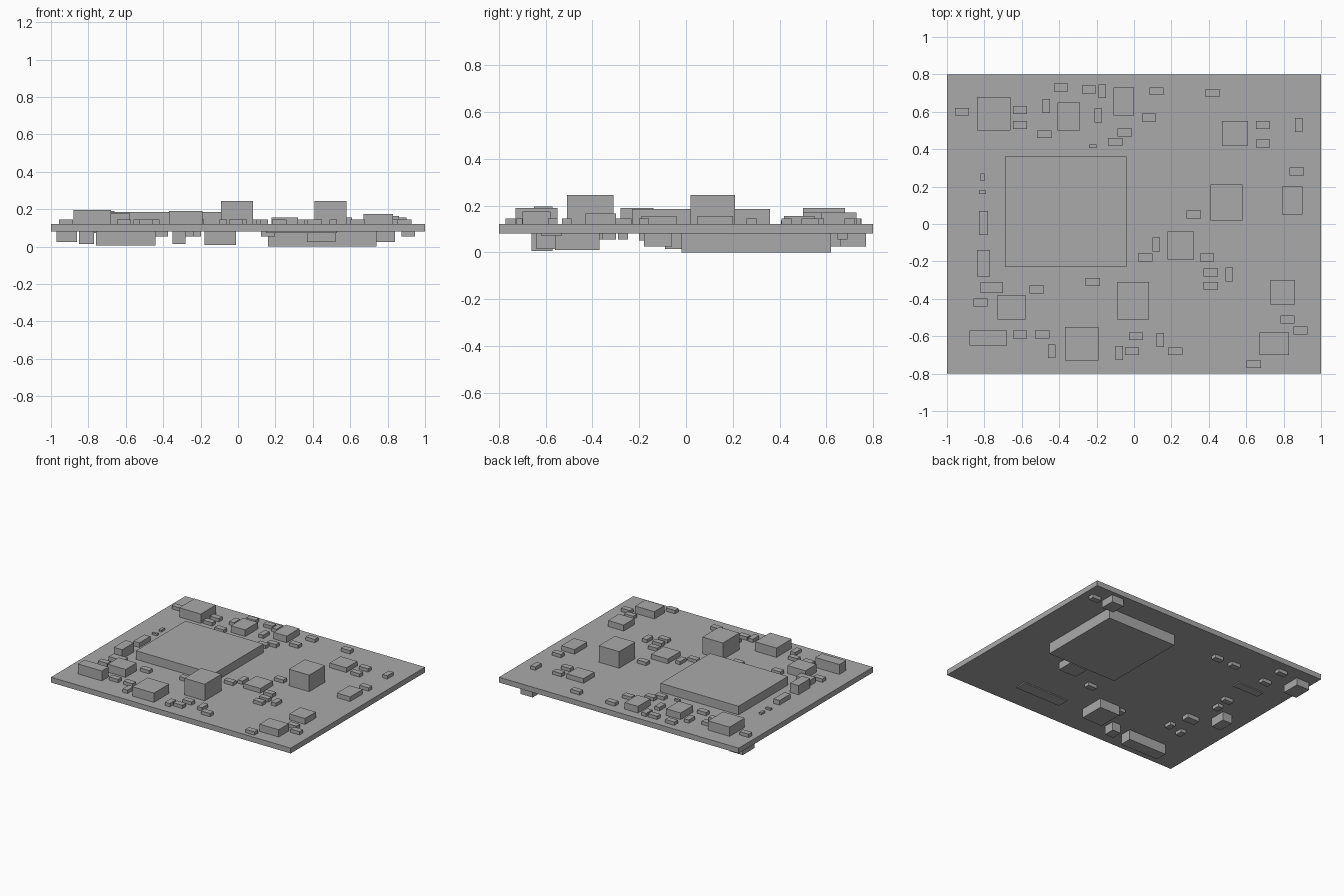
import bpy
import bmesh
from mathutils import Matrix, Vector

default_cube = bpy.data.objects.get("Cube")
if default_cube:
    bpy.data.objects.remove(default_cube, do_unlink=True)

BOARD_BOTTOM, BOARD_TOP = .08, .12

# One plain grey for the whole assembly
grey = bpy.data.materials.new("plain grey")
grey.use_nodes = True
grey_value = (.4, .4, .4, 1)
grey.diffuse_color = grey_value
grey.node_tree.nodes["Principled BSDF"].inputs["Base Color"].default_value = grey_value


def add_box(name, x_range, y_range, z_range):
    """Add a flat-shaded box that fills the given ranges."""
    ranges = (x_range, y_range, z_range)
    centre = Vector([sum(r) / 2 for r in ranges])
    size = Vector([max(r) - min(r) for r in ranges])
    bm = bmesh.new()
    bmesh.ops.create_cube(bm, size=1)
    bmesh.ops.transform(bm, matrix=Matrix.Diagonal(size.to_4d()), verts=bm.verts)
    mesh = bpy.data.meshes.new(name)
    bm.to_mesh(mesh)
    bm.free()
    mesh.materials.append(grey)
    box = bpy.data.objects.new(name, mesh)
    box.location = centre
    bpy.context.collection.objects.link(box)
    return box


def add_top_part(name, left, right, front, back, top):
    """Stand a component on the upper side of the board."""
    add_box(name, (left, right), (front, back), (BOARD_TOP, top))


def add_underside_part(name, left, right, front, back, bottom):
    """Hang a component from the lower side of the board."""
    add_box(name, (left, right), (front, back), (bottom, BOARD_BOTTOM))


def add_small_parts(name, centres, width, depth, base, end):
    """Repeat one small component at every listed centre."""
    for x, y in centres:
        add_box(name, (x - width / 2, x + width / 2),
                (y - depth / 2, y + depth / 2), (base, end))


# Circuit board
add_box("circuit_board", (-1, 1), (-.8, .8), (BOARD_BOTTOM, BOARD_TOP))

# Large components on the upper side
add_top_part("main_chip", -.69, -.04, -.23, .36, .185)
add_top_part("back_right_block", -.84, -.66, .5, .68, .19)
add_top_part("back_middle_chip", -.41, -.29, .5, .65, .17)
add_top_part("back_tall_chip", -.11, 0, .58, .73, .17)
add_top_part("back_left_chip", .47, .61, .42, .55, .155)
add_top_part("left_edge_chip", .79, .9, .05, .2, .155)
add_top_part("left_tall_inductor", .41, .58, .02, .21, .245)
add_top_part("front_tall_inductor", -.09, .08, -.51, -.31, .245)
add_top_part("centre_chip", .18, .32, -.19, -.04, .155)
add_top_part("left_square_chip", .73, .86, -.43, -.3, .165)
add_top_part("front_left_chip", .67, .83, -.7, -.58, .175)
add_top_part("front_chip", -.37, -.19, -.73, -.55, .19)
add_top_part("front_right_chip", -.73, -.58, -.51, -.38, .18)
add_top_part("front_right_capacitor", -.88, -.68, -.65, -.57, .195)
add_top_part("right_edge_capacitor", -.84, -.77, -.28, -.14, .19)
add_top_part("right_edge_resistor", -.83, -.78, -.06, .07, .155)
add_top_part("right_front_resistor", -.82, -.7, -.37, -.31, .16)

# Small components lying along the board's width
back_row = [(-.92, .6), (-.61, .61), (-.61, .53), (-.48, .48), (-.39, .73),
            (-.24, .72), (-.05, .49), (-.1, .44), (.08, .57), (.12, .71),
            (.42, .7), (.69, .53), (.69, .43), (.87, .28)]
middle_row = [(.32, .05), (.06, -.18), (.39, -.18), (.41, -.26), (.41, -.33),
              (-.22, -.31), (-.52, -.35), (-.82, -.42)]
front_row = [(-.61, -.59), (-.49, -.59), (.01, -.6), (-.01, -.68),
             (.22, -.68), (.82, -.51), (.89, -.57), (.64, -.75)]
for centres in (back_row, middle_row, front_row):
    add_small_parts("wide_resistor", centres, .076, .042, BOARD_TOP, .145)

# Small components lying along the board's depth
deep_parts = [(-.47, .63), (-.19, .58), (-.17, .71), (.88, .53), (.12, -.11),
              (.51, -.27), (-.44, -.68), (-.08, -.69), (.14, -.62)]
add_small_parts("deep_resistor", deep_parts, .04, .074, BOARD_TOP, .145)

# Tiny components
add_small_parts("tiny_wide_part", [(-.22, .415), (-.81, .17)], .04, .018, BOARD_TOP, .135)
add_small_parts("tiny_deep_part", [(-.81, .25)], .02, .04, BOARD_TOP, .135)

# Large components on the underside
add_underside_part("under_main_chip", .16, .74, -.02, .62, 0)
add_underside_part("under_back_left_block", .74, .84, .66, .77, .025)
add_underside_part("under_back_right_block", -.97, -.86, .57, .71, .025)
add_underside_part("under_right_block", -.85, -.77, -.09, .03, .015)
add_underside_part("under_right_capacitor", -.7, -.6, -.2, -.14, .05)
add_underside_part("under_centre_block", .37, .52, -.18, -.06, .025)
add_underside_part("under_front_block", -.18, -.01, -.56, -.37, .01)
add_underside_part("under_front_capacitor", -.35, -.28, -.64, -.56, .015)
add_underside_part("under_front_right_bar", -.76, -.44, -.66, -.57, .005)
add_underside_part("under_front_plate", .15, .53, -.62, -.53, .072)
add_underside_part("under_right_plate", -.81, -.59, .35, .41, .072)

# Small components on the underside
under_wide = [(.91, .67), (.16, -.27), (-.68, .18), (-.72, .54), (-.72, .71),
              (-.26, .58), (-.41, .58)]
add_small_parts("under_wide_resistor", under_wide, .074, .042, BOARD_BOTTOM, .055)
under_deep = [(-.22, -.41), (-.6, -.33), (-.72, -.36), (-.69, .07)]
add_small_parts("under_deep_resistor", under_deep, .042, .06, BOARD_BOTTOM, .055)
